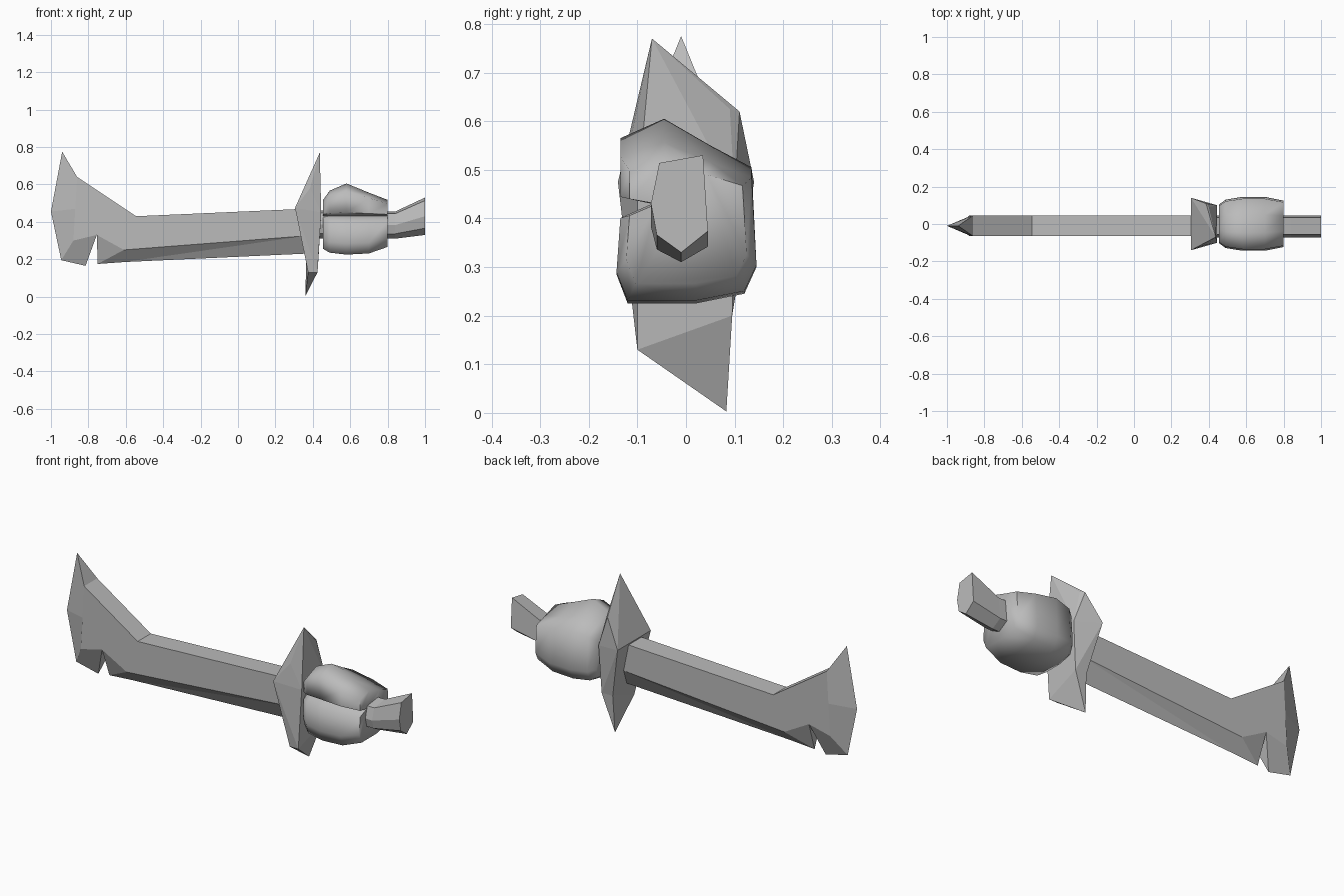
import bpy, bmesh, math

cube = bpy.data.objects.get("Cube")
if cube:
    bpy.data.objects.remove(cube, do_unlink=True)

steel = bpy.data.materials.new("plain grey")
steel.use_nodes = True
GREY = (0.5, 0.5, 0.5, 1)
steel.diffuse_color = GREY
steel.node_tree.nodes["Principled BSDF"].inputs["Base Color"].default_value = GREY


def finish(bm, name):
    bmesh.ops.recalc_face_normals(bm, faces=bm.faces[:])
    mesh = bpy.data.meshes.new(name)
    bm.to_mesh(mesh)
    bm.free()
    mesh.materials.append(steel)
    ob = bpy.data.objects.new(name, mesh)
    bpy.context.collection.objects.link(ob)
    return ob


def hull(name, points):
    bm = bmesh.new()
    for p in points:
        bm.verts.new(p)
    bmesh.ops.convex_hull(bm, input=bm.verts[:])
    return finish(bm, name)


def loft(name, rings):
    bm = bmesh.new()
    loops = [[bm.verts.new(p) for p in ring] for ring in rings]
    n = len(loops[0])
    for a, b in zip(loops, loops[1:]):
        for i in range(n):
            j = (i + 1) % n
            bm.faces.new((a[i], a[j], b[j], b[i]))
    bm.faces.new(loops[0])
    bm.faces.new(loops[-1])
    return finish(bm, name)


# Blade: flat cheeks front and back, joined by a spine and a sharp edge
cheek = [(.36, .47), (-.545, .43), (-.86, .64), (-.87, .47), (-.88, .30),
         (-.755, .33), (-.61, .25), (.36, .325)]
edge = [(-.94, .775), (-1, .455), (-.945, .195), (-.815, .165),
        (-.75, .175), (-.61, .185), (.36, .23)]
bm = bmesh.new()
e = [bm.verts.new((x, -.01, z)) for x, z in edge]
sides = [[bm.verts.new((x, y, z)) for x, z in cheek] for y in (-.065, .045)]
for r in sides:
    for f in ((r[0], r[1], r[6], r[7]), r[1:7],
              (r[2], e[0], e[1], r[3]), (r[3], e[1], e[2], r[4]),
              (r[4], e[2], e[3], r[5]), (r[5], e[4], r[6]),
              (r[6], e[4], e[5]), (r[6], e[5], r[7]), (r[7], e[5], e[6])):
        bm.faces.new(f)
f, b = sides
for ring in ((f[0], f[1], b[1], b[0]), (f[1], f[2], b[2], b[1]),
             (f[2], e[0], b[2]), (f[5], b[5], e[3]), (f[5], b[5], e[4]),
             (f[0], f[7], e[6], b[7], b[0])):
    bm.faces.new(ring)
finish(bm, "blade")

# Guard: folded plate with a tall upper point and a slanted lower spike
hull("guard_upper", [(.305, .14, .475), (.305, -.14, .475), (.437, -.07, .77),
                     (.385, .11, .62), (.40, .09, .625), (.385, -.11, .58),
                     (.445, .10, .45), (.445, -.10, .45), (.43, .095, .2),
                     (.365, .095, .2), (.425, -.10, .13), (.375, -.10, .13)])
hull("guard_spike", [(.43, .095, .2), (.365, .095, .2), (.425, -.10, .13),
                     (.375, -.10, .13), (.36, .083, .003)])

# Grip: six-sided bar flaring to the pommel end
grip = [(-.055, .92), (.035, 1), (.045, .22), (-.01, 0), (-.06, .18), (-.072, .5)]
loft("grip", [[(x, y, low + h * (top - low)) for y, h in grip]
              for x, low, top in ((.42, .31, .46), (.84, .31, .455), (1, .33, .53))])

# Fist: C-shaped section wrapped round the grip, with a groove at the front
section = [(-.135, .565), (-.045, .605), (.05, .55), (.135, .505), (.145, .30),
           (.12, .245), (.02, .225), (-.12, .225), (-.143, .285),
           (-.135, .40), (-.07, .43), (-.135, .45)]
MID = .43
# x, width, upper height, lower height
stations = [(.455, .72, .50, .85), (.49, .90, .78, .95), (.58, 1, 1, 1),
            (.70, 1, .72, .97), (.80, .86, .50, .80)]
rings = []
for x, w, up, down in stations:
    rings.append([(x, y * w, MID + (z - MID) * (up if z > MID else down))
                  for y, z in section])
fist = loft("fist", rings)
bpy.context.view_layer.objects.active = fist
fist.select_set(True)
bpy.ops.object.shade_smooth_by_angle(angle=math.radians(75))
fist.select_set(False)
